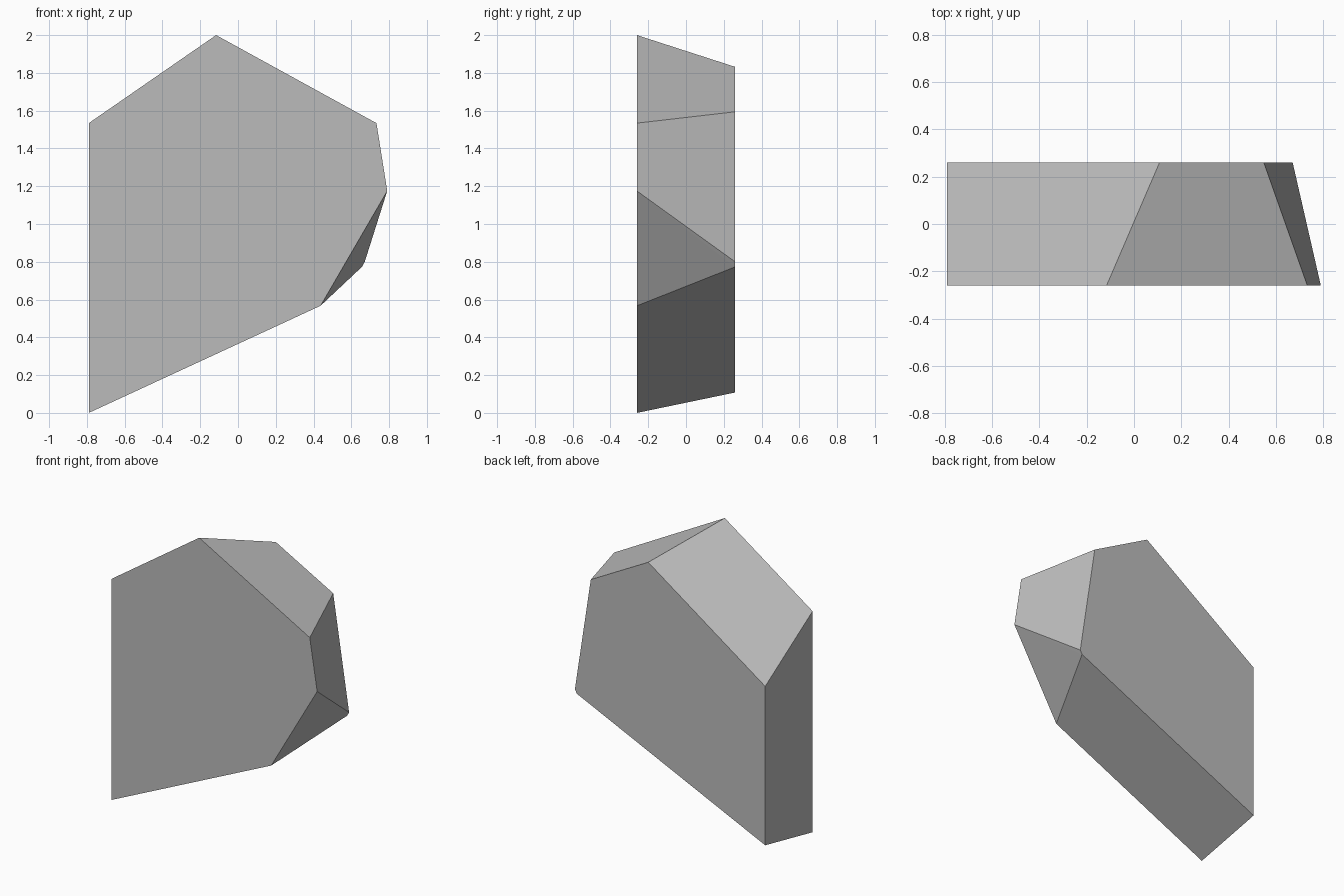
import bpy
import bmesh

cube = bpy.data.objects.get("Cube")
if cube:
    bpy.data.objects.remove(cube, do_unlink=True)

# Plain grey stone colour
grey = bpy.data.materials.new("stone_grey")
grey.use_nodes = True
colour = (0.50, 0.50, 0.50, 1.0)
grey.diffuse_color = colour
grey.node_tree.nodes["Principled BSDF"].inputs["Base Color"].default_value = colour

# Matching front and back outlines (x, z), counter-clockwise from the front;
# the front corner listed twice closes the lower right facet to a point
half_depth = 0.26
front = [(-0.79, 0.0), (0.437, 0.567), (0.79, 1.175), (0.79, 1.175),
         (0.733, 1.534), (-0.116, 2.0), (-0.79, 1.534)]
back = [(-0.79, 0.108), (0.656, 0.773), (0.656, 0.773), (0.671, 0.80),
        (0.549, 1.594), (0.108, 1.832), (-0.79, 1.211)]


def ring(bm, outline, y):
    return [bm.verts.new((x, y, z)) for x, z in outline]


# Loft the slab between the two outlines
bm = bmesh.new()
a = ring(bm, front, -half_depth)
b = ring(bm, back, half_depth)
bm.faces.new(a)
bm.faces.new(reversed(b))
for i in range(len(a)):
    j = (i + 1) % len(a)
    bm.faces.new((a[i], b[i], b[j], a[j]))
bmesh.ops.remove_doubles(bm, verts=bm.verts, dist=0.001)
bmesh.ops.recalc_face_normals(bm, faces=bm.faces)

mesh = bpy.data.meshes.new("stone_slab")
bm.to_mesh(mesh)
bm.free()
mesh.materials.append(grey)
slab = bpy.data.objects.new("stone_slab", mesh)
bpy.context.collection.objects.link(slab)
